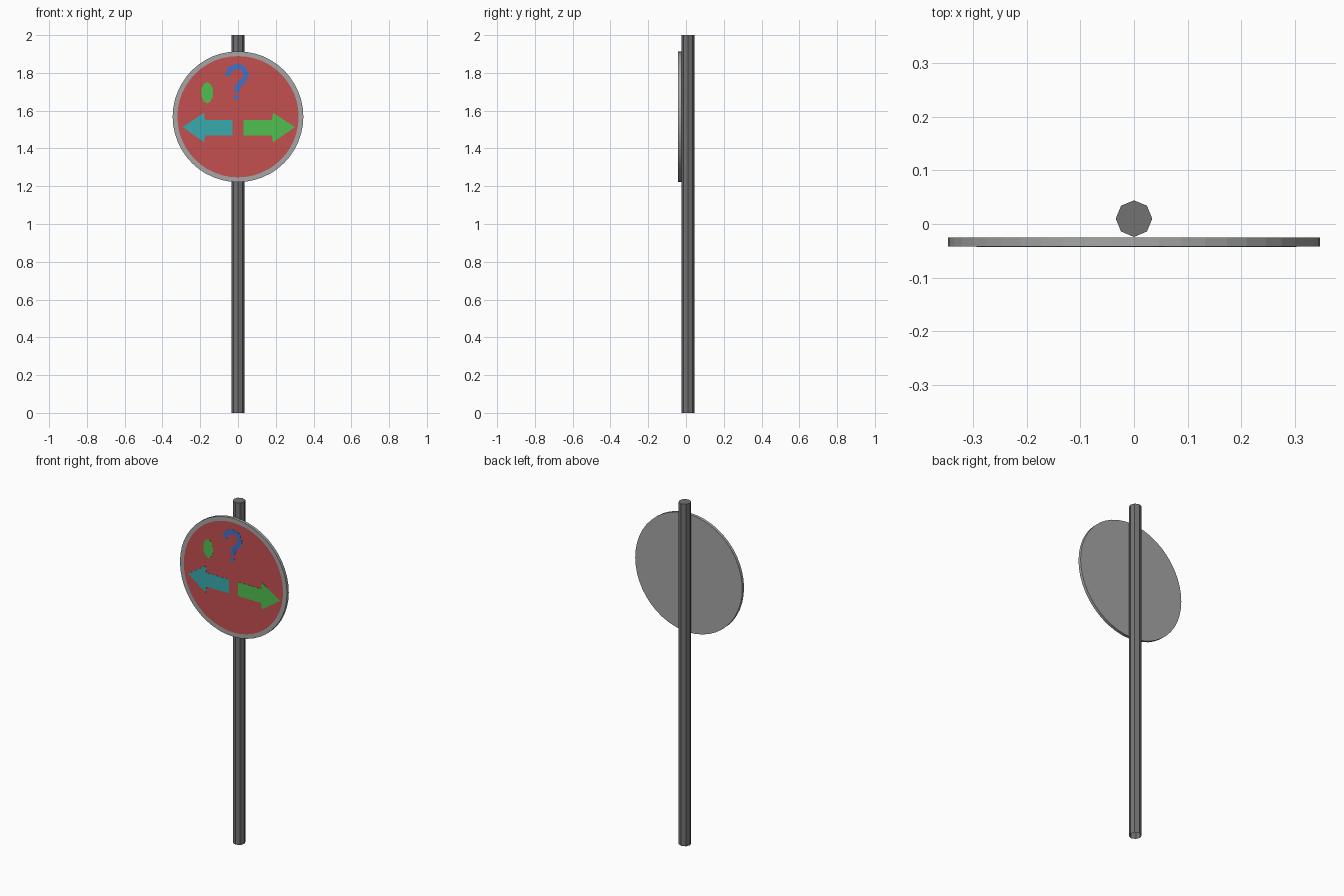
import bpy, bmesh, math
from mathutils import Matrix, Vector

if "Cube" in bpy.data.objects:
    bpy.data.objects.remove(bpy.data.objects["Cube"])


def material(name, rgb):
    m = bpy.data.materials.new(name)
    m.diffuse_color = (*rgb, 1)
    m.use_nodes = True
    m.node_tree.nodes["Principled BSDF"].inputs["Base Color"].default_value = m.diffuse_color
    return m


POLE = material("dark_grey", (0.17, 0.17, 0.17))
RIM = material("light_grey", (0.38, 0.38, 0.38))
RED = material("red", (0.56, 0.08, 0.08))
GREEN = material("green", (0.08, 0.52, 0.08))
TEAL = material("teal", (0.04, 0.40, 0.42))
BLUE = material("blue", (0.05, 0.17, 0.58))

FRONT = -0.042      # sign front plane
PLATE = 0.001       # thickness of painted details


def finish(bm, name, *mats):
    me = bpy.data.meshes.new(name)
    bm.to_mesh(me)
    bm.free()
    for m in mats:
        me.materials.append(m)
    ob = bpy.data.objects.new(name, me)
    bpy.context.collection.objects.link(ob)
    return ob


def plate(name, polygons, mat):
    """Thin plates on the sign front from (x, z) polygons."""
    bm = bmesh.new()
    for poly in polygons:
        bm.faces.new([bm.verts.new((x, FRONT, z)) for x, z in poly])
    bmesh.ops.remove_doubles(bm, verts=bm.verts, dist=1e-5)
    ext = bmesh.ops.extrude_face_region(bm, geom=bm.faces[:], use_keep_orig=True)
    moved = [v for v in ext["geom"] if isinstance(v, bmesh.types.BMVert)]
    bmesh.ops.translate(bm, verts=moved, vec=(0, -PLATE, 0))
    bmesh.ops.recalc_face_normals(bm, faces=bm.faces)
    return finish(bm, name, mat)


def ellipse(cx, cz, rx, rz, n):
    return [(cx + rx * math.cos(math.tau * (i + 0.5) / n),
             cz + rz * math.sin(math.tau * (i + 0.5) / n)) for i in range(n)]


def stroke(path, width):
    """Quads following a path with constant width."""
    pts = [Vector(p) for p in path]
    sides = []
    for i, p in enumerate(pts):
        d = (pts[min(i + 1, len(pts) - 1)] - pts[max(i - 1, 0)]).normalized()
        n = Vector((-d.y, d.x)) * width / 2
        sides.append((p + n, p - n))
    return [(a[0], a[1], b[1], b[0]) for a, b in zip(sides, sides[1:])]


# Eight-sided pole, open at the bottom
bm = bmesh.new()
bmesh.ops.create_cone(bm, cap_ends=True, segments=8, radius1=0.034, radius2=0.034,
                      depth=2, matrix=Matrix.Translation((0, 0.01, 1)))
bmesh.ops.delete(bm, geom=[f for f in bm.faces if f.normal.z < -0.9], context='FACES_ONLY')
finish(bm, "pole", POLE)

# Round sign with an inset red front
bm = bmesh.new()
bmesh.ops.create_cone(bm, cap_ends=True, segments=48, radius1=0.346, radius2=0.346, depth=0.017,
                      matrix=Matrix.Translation((0, FRONT + 0.0085, 1.568))
                      @ Matrix.Rotation(math.pi / 2, 4, 'X'))
bm.normal_update()
face = [f for f in bm.faces if f.normal.y < -0.9]
bmesh.ops.inset_region(bm, faces=face, thickness=0.025)
for f in face:
    f.material_index = 1
finish(bm, "sign_disc", RIM, RED)

# Arrows pointing left and right
arrow = [(0.03, 1.468), (0.18, 1.468), (0.185, 1.432), (0.302, 1.513),
         (0.185, 1.589), (0.18, 1.55), (0.03, 1.55)]
plate("right_arrow", [arrow], GREEN)
plate("left_arrow", [[(-x * 0.97, z) for x, z in arrow]], TEAL)

# Oval spot
plate("oval_spot", [ellipse(-0.163, 1.695, 0.032, 0.056, 10)], GREEN)

# Question symbol: hook and dot
hook = [(-0.056, 1.785), (-0.043, 1.818), (-0.008, 1.836), (0.028, 1.825),
        (0.043, 1.793), (0.032, 1.763), (0.003, 1.737), (-0.008, 1.697)]
plate("question_hook", stroke(hook, 0.029), BLUE)
plate("question_dot", [ellipse(-0.007, 1.671, 0.014, 0.014, 8)], BLUE)
